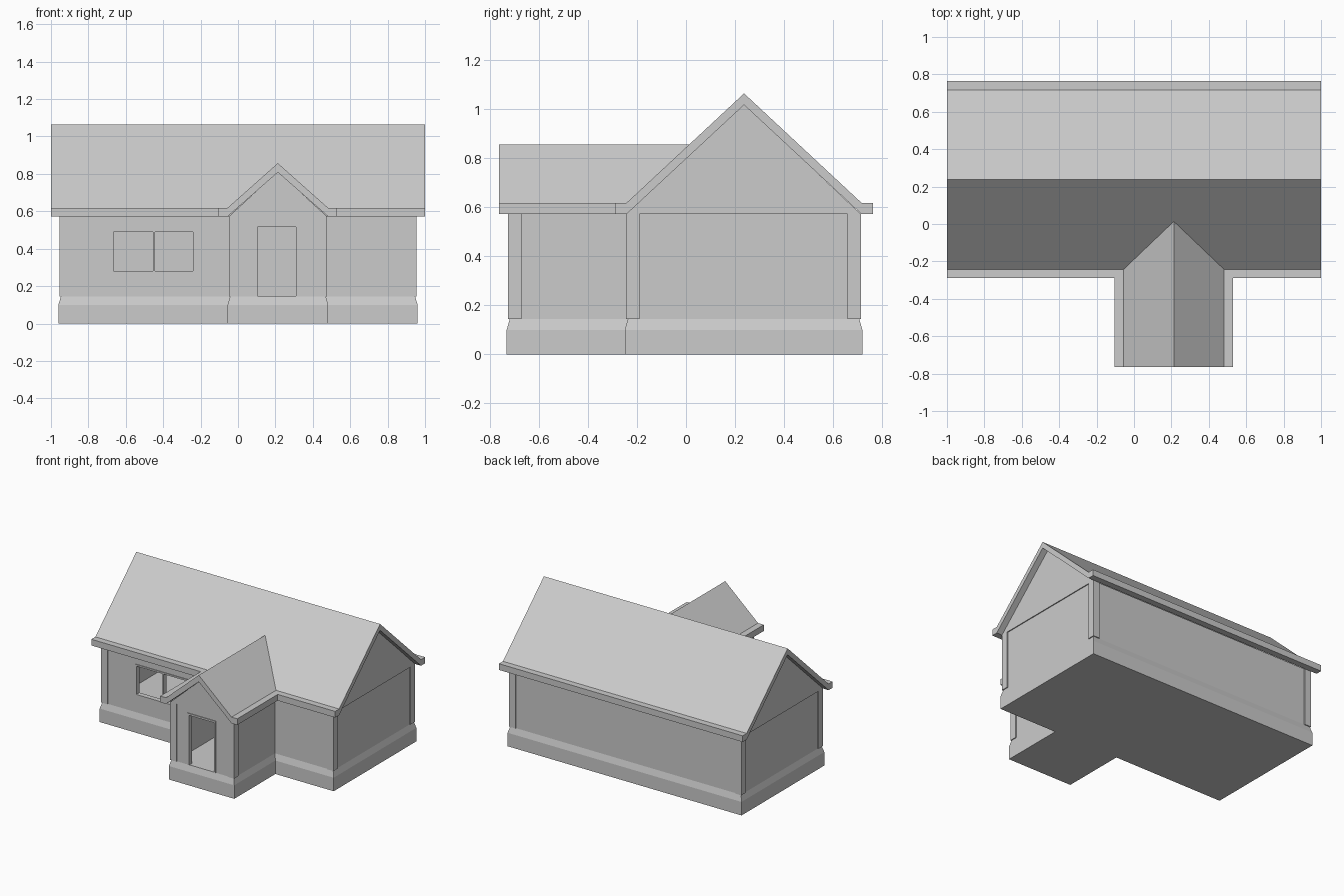
import bpy, bmesh
from mathutils import Vector

cube = bpy.data.objects.get("Cube")
if cube:
    bpy.data.objects.remove(cube)

grey = bpy.data.materials.new("plain_grey")
grey.use_nodes = True
colour = (0.6, 0.6, 0.6, 1)
grey.diffuse_color = colour
grey.node_tree.nodes["Principled BSDF"].inputs["Base Color"].default_value = colour

X, Y0, Y1 = 0.96, -0.25, 0.72          # main block
PX0, PX1, PY = -0.055, 0.482, -0.732   # porch
BASE, EAVE, EAVE_TOP = 0.145, 0.572, 0.618
POST, WALL, INNER = 0.006, 0.013, 0.045  # insets from the plinth edge


def finish(name, bm):
    bmesh.ops.recalc_face_normals(bm, faces=bm.faces)
    mesh = bpy.data.meshes.new(name)
    bm.to_mesh(mesh)
    bm.free()
    mesh.materials.append(grey)
    obj = bpy.data.objects.new(name, mesh)
    bpy.context.collection.objects.link(obj)
    return obj


def box(name, lo, hi):
    bm = bmesh.new()
    bmesh.ops.create_cube(bm, size=1)
    for v in bm.verts:
        v.co = [(a + b) / 2 + c * (b - a) for a, b, c in zip(lo, hi, v.co)]
    return finish(name, bm)


def prism(name, profile, axis, start, end, clip=None):
    """Extrude a (horizontal, z) profile along x or y."""
    bm = bmesh.new()
    place = lambda h, z: (start, h, z) if axis == "x" else (h, start, z)
    face = bm.faces.new([bm.verts.new(place(h, z)) for h, z in profile])
    out = bmesh.ops.extrude_face_region(bm, geom=[face])
    step = Vector((end - start, 0, 0) if axis == "x" else (0, end - start, 0))
    bmesh.ops.translate(bm, vec=step,
                        verts=[g for g in out["geom"] if isinstance(g, bmesh.types.BMVert)])
    if clip:
        bmesh.ops.bisect_plane(bm, geom=bm.verts[:] + bm.edges[:] + bm.faces[:],
                               plane_co=clip[0], plane_no=clip[1], clear_inner=True)
        bmesh.ops.holes_fill(bm, edges=[e for e in bm.edges if e.is_boundary])
    return finish(name, bm)


def footprint(d):
    """Plan outline moved inward by d."""
    return [(-X + d, Y1 - d), (-X + d, Y0 + d), (PX0 + d, Y0 + d), (PX0 + d, PY + d),
            (PX1 - d, PY + d), (PX1 - d, Y0 + d), (X - d, Y0 + d), (X - d, Y1 - d)]


# Plinth, walls and floor as one hollow shell
bm = bmesh.new()
loops = [[bm.verts.new((x, y, z)) for x, y in footprint(d)]
         for d, z in ((0, 0), (0, 0.1), (WALL, BASE), (WALL, EAVE + 0.005),
                      (INNER, EAVE + 0.005), (INNER, BASE))]
for a, b in zip(loops, loops[1:]):
    for i in range(len(a)):
        j = (i + 1) % len(a)
        bm.faces.new((a[i], a[j], b[j], b[i]))
bm.faces.new(loops[0])
bm.faces.new(loops[-1])
walls = finish("walls", bm)

# Door and window openings with thin raised frames
openings = [("left_pane", -0.665, -0.455, 0.28, 0.49, Y0),
            ("right_pane", -0.445, -0.24, 0.28, 0.49, Y0),
            ("door", 0.105, 0.31, BASE + 0.001, 0.515, PY)]
for name, x0, x1, z0, z1, y in openings:
    cutter = box(name + "_cutter", (x0, y - 0.1, z0), (x1, y + 0.1, z1))
    cutter.hide_render = True
    cutter.hide_viewport = True
    cut = walls.modifiers.new(name + "_opening", "BOOLEAN")
    cut.operation = "DIFFERENCE"
    cut.solver = "EXACT"
    cut.object = cutter


def frame(name, x0, x1, z0, z1, y, w, sill):
    front, back = y + WALL - 0.005, y + INNER
    box(name + "_left_jamb", (x0 - w, front, z0), (x0, back, z1))
    box(name + "_right_jamb", (x1, front, z0), (x1 + w, back, z1))
    box(name + "_head", (x0 - w, front, z1), (x1 + w, back, z1 + w))
    if sill:
        box(name + "_sill", (x0 - w, front, z0 - w), (x1 + w, back, z0))


frame("window", -0.665, -0.24, 0.28, 0.49, Y0, 0.012, True)
frame("door", 0.105, 0.31, BASE, 0.515, PY, 0.014, False)

# Corner posts, slightly proud of the walls
corners = [("back_right", -X, Y1, 1, -1), ("back_left", X, Y1, -1, -1),
           ("front_right", -X, Y0, 1, 1), ("front_left", X, Y0, -1, 1),
           ("porch_right", PX0, PY, 1, 1), ("porch_left", PX1, PY, -1, 1)]
for name, x, y, sx, sy in corners:
    xs = sorted((x + sx * POST, x + sx * 0.06))
    ys = sorted((y + sy * POST, y + sy * 0.06))
    box(name + "_post", (xs[0], ys[0], BASE), (xs[1], ys[1], EAVE + 0.003))


def roof_profile(e0, s0, ridge, s1, e1, top, under):
    """Gable section with flat eaves."""
    return [(e0, EAVE), (e0, EAVE_TOP), (s0, EAVE_TOP), (ridge, top), (s1, EAVE_TOP),
            (e1, EAVE_TOP), (e1, EAVE), (s1, EAVE), (ridge, under), (s0, EAVE)]


# Roofs; the porch roof is trimmed along the main roof slope
RIDGE_Y, RIDGE_X = 0.237, 0.213
prism("main_roof", roof_profile(-0.29, -0.243, RIDGE_Y, 0.717, 0.764, 1.065, 1.018),
      "x", -1, 1)
slope = Vector((0, EAVE_TOP - 1.065, RIDGE_Y + 0.243))
prism("porch_roof", roof_profile(-0.103, -0.056, RIDGE_X, 0.482, 0.529, 0.857, 0.808),
      "y", -0.764, 0.1, ((0, -0.243, EAVE_TOP - 0.004), slope))

# Gable walls
main_gable = [(Y0 + POST, EAVE), (Y1 - POST, EAVE), (RIDGE_Y, 1.022)]
for name, s in (("left_gable", 1), ("right_gable", -1)):
    prism(name, main_gable, "x", s * (X - POST), s * (X - INNER))
prism("porch_gable", [(PX0 + POST, EAVE), (PX1 - POST, EAVE), (RIDGE_X, 0.812)],
      "y", PY + POST, PY + INNER)
